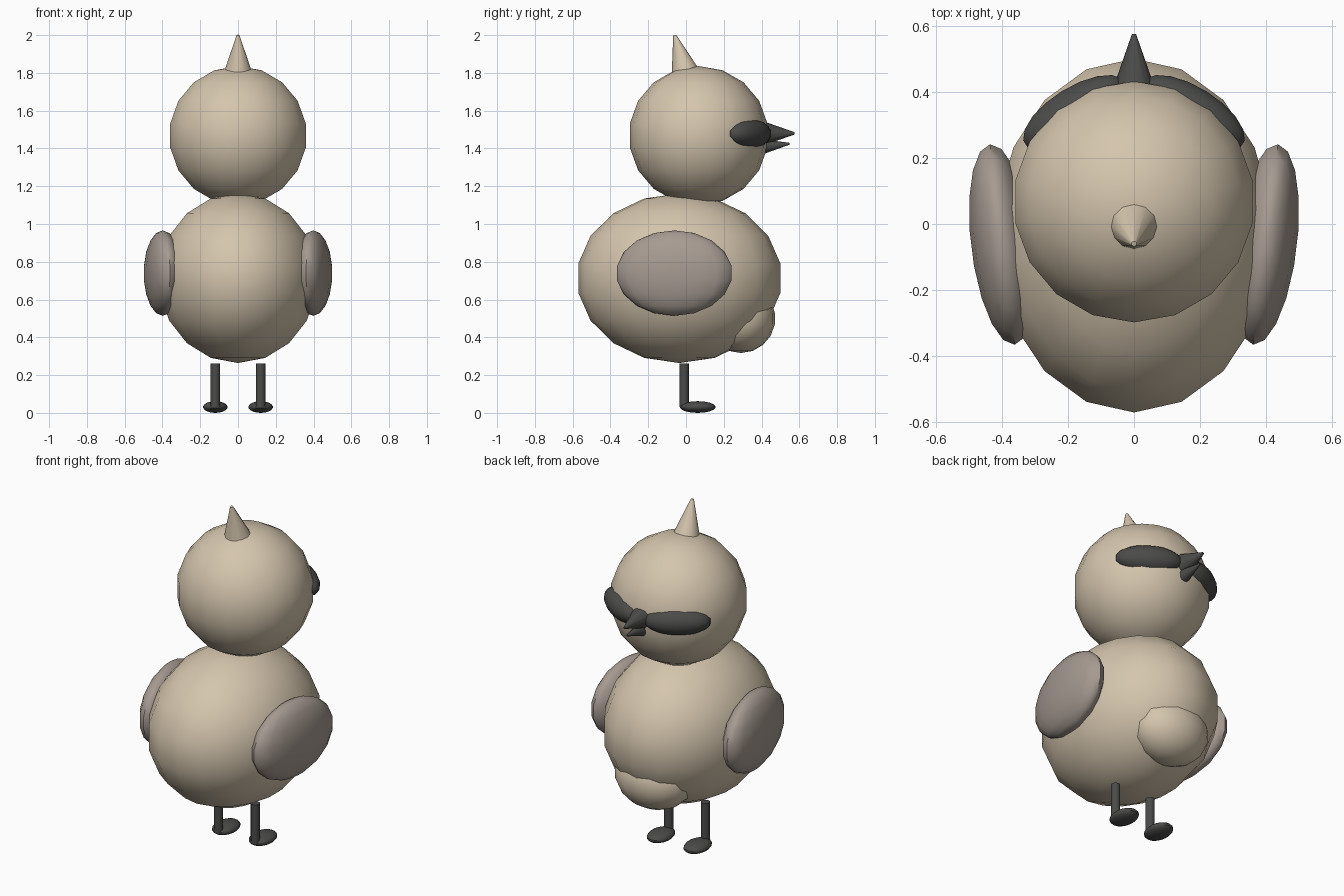
import bpy, math
from mathutils import Vector

if "Cube" in bpy.data.objects:
    bpy.data.objects.remove(bpy.data.objects["Cube"])


def material(name, rgb):
    m = bpy.data.materials.new(name)
    m.diffuse_color = (*rgb, 1)
    m.use_nodes = True
    m.node_tree.nodes["Principled BSDF"].inputs["Base Color"].default_value = m.diffuse_color
    return m


BEIGE = material("warm_beige", (0.66, 0.56, 0.42))
TAUPE = material("taupe", (0.38, 0.325, 0.285))
DARK = material("charcoal", (0.07, 0.07, 0.068))


def finish(name, mat):
    ob = bpy.context.object
    ob.name = name
    ob.data.materials.append(mat)
    bpy.ops.object.transform_apply(location=False, rotation=True, scale=True)
    bpy.ops.object.shade_smooth_by_angle(angle=math.radians(42))
    return ob


def ellipsoid(name, centre, radii, mat, turn=0, segments=18, rings=9):
    bpy.ops.mesh.primitive_uv_sphere_add(segments=segments, ring_count=rings, radius=1,
                                         location=centre, rotation=(0, 0, math.radians(turn)))
    bpy.context.object.scale = radii
    return finish(name, mat)


def spike(name, base, tip, r1, r2, mat, sides=12):
    a, b = Vector(base), Vector(tip)
    d = b - a
    bpy.ops.mesh.primitive_cone_add(vertices=sides, radius1=r1, radius2=r2, depth=d.length,
                                    location=(a + b) / 2,
                                    rotation=d.to_track_quat('Z', 'Y').to_euler())
    return finish(name, mat)


# Rounded body, lower bulge and head
ellipsoid("body", (0, -0.035, 0.713), (0.427, 0.543, 0.449), BEIGE)
ellipsoid("lower_bulge", (0, 0.29, 0.5), (0.23, 0.183, 0.183), BEIGE)
ellipsoid("head", (0, 0.067, 1.468), (0.37, 0.37, 0.368), BEIGE)

# Crest leaning backwards
spike("crest", (0, -0.008, 1.815), (0, -0.06, 2.0), 0.07, 0.008, BEIGE)

# Beak halves
spike("upper_beak", (0, 0.40, 1.48), (0, 0.575, 1.48), 0.067, 0.006, DARK)
spike("lower_beak", (0, 0.39, 1.408), (0, 0.548, 1.425), 0.043, 0.005, DARK)

# Mirrored parts: wings, eye patches, legs and feet
for side, label in ((-1, "left"), (1, "right")):
    ellipsoid(label + "_wing", (side * 0.398, -0.062, 0.74), (0.096, 0.31, 0.226),
              TAUPE, turn=-7 * side)
    ellipsoid(label + "_eye_patch", (side * 0.178, 0.335, 1.478), (0.182, 0.079, 0.078),
              DARK, turn=-32 * side)
    spike(label + "_leg", (side * 0.12, -0.01, 0.03), (side * 0.12, -0.01, 0.262),
          0.025, 0.025, DARK)
    ellipsoid(label + "_foot", (side * 0.12, 0.062, 0.031), (0.066, 0.095, 0.031), DARK)
